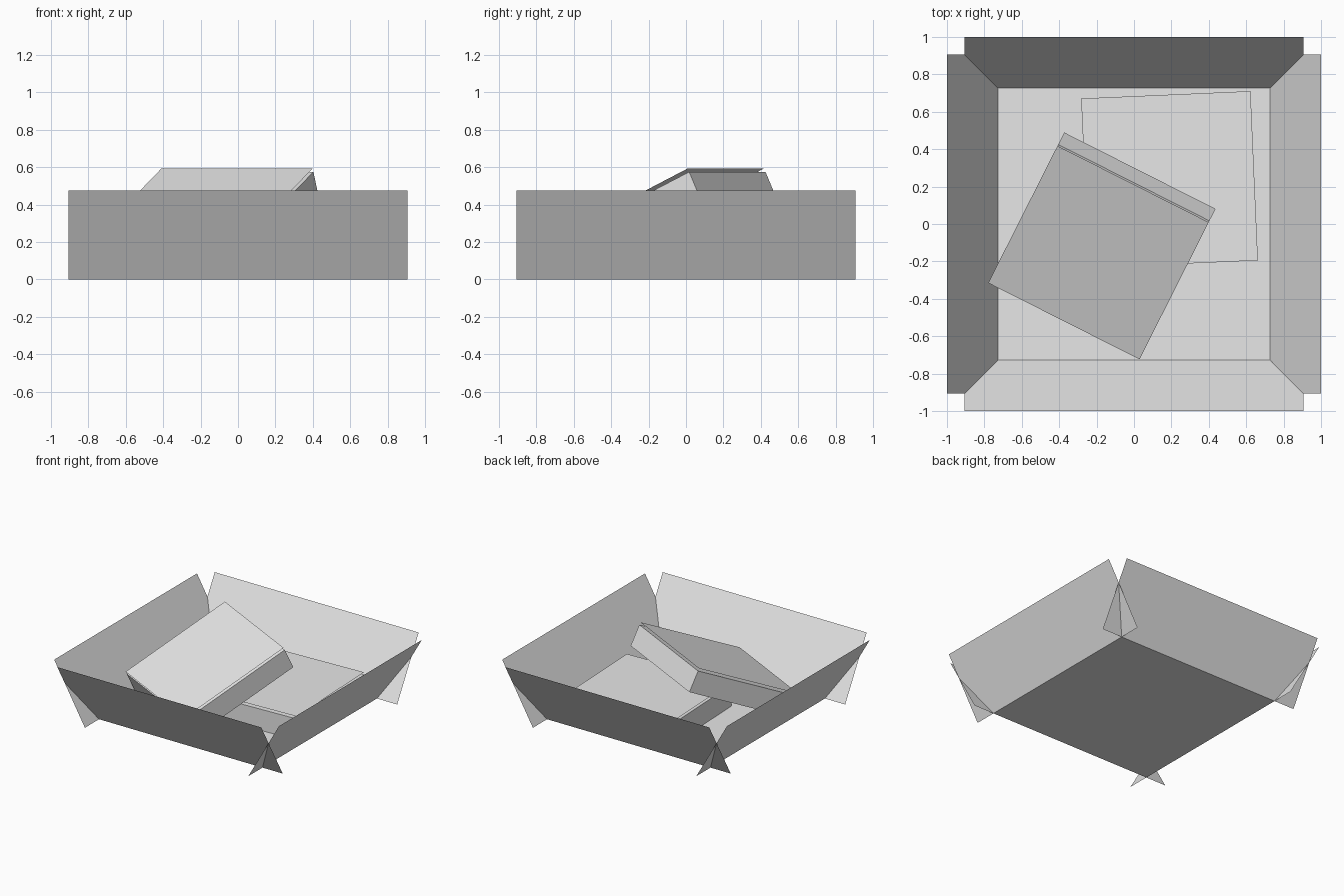
import bpy, bmesh
from math import radians, pi
from mathutils import Matrix, Vector, Euler

cube = bpy.data.objects.get("Cube")
if cube:
    bpy.data.objects.remove(cube)

# Single grey for every part
GREY = (0.8, 0.8, 0.8, 1.0)
grey = bpy.data.materials.new("plain grey")
grey.use_nodes = True
grey.diffuse_color = GREY
grey.node_tree.nodes["Principled BSDF"].inputs["Base Color"].default_value = GREY


def finish(name, bm, matrix=Matrix()):
    mesh = bpy.data.meshes.new(name)
    bm.to_mesh(mesh)
    bm.free()
    mesh.materials.append(grey)
    obj = bpy.data.objects.new(name, mesh)
    obj.matrix_world = matrix
    bpy.context.collection.objects.link(obj)
    return obj


def sheet(name, corners, matrix=Matrix()):
    bm = bmesh.new()
    bm.faces.new([bm.verts.new(c) for c in corners])
    return finish(name, bm, matrix)


def rectangle(half, z):
    return [(-half, -half, z), (half, -half, z), (half, half, z), (-half, half, z)]


# Tray: flat floor with four leaning walls that cross at the corners
INNER, OUTER, HALF_WIDTH, HEIGHT = 0.727, 1.0, 0.907, 0.475
sheet("tray_floor", rectangle(INNER, 0))
wall = [(HALF_WIDTH, -INNER, 0), (-HALF_WIDTH, -INNER, 0),
        (-HALF_WIDTH, -OUTER, HEIGHT), (HALF_WIDTH, -OUTER, HEIGHT)]
for i, side in enumerate(("front", "left", "back", "right")):
    turn = Matrix.Rotation(i * pi / 2, 4, "Z")
    sheet(side + "_wall", [turn @ Vector(c) for c in wall])

# Square flat cartons, each with a thin lid sheet just above the body
SIDE, DEPTH, GAP = 0.906, 0.17, 0.02


def carton(name, lid_centre, tilt, spin):
    place = Matrix.LocRotScale(Vector(lid_centre),
                               Euler((radians(tilt), 0, radians(spin))), None)
    bm = bmesh.new()
    shape = (Matrix.Translation((0, 0, -GAP - DEPTH / 2))
             @ Matrix.Diagonal((SIDE, SIDE, DEPTH, 1)))
    bmesh.ops.create_cube(bm, size=1, matrix=shape)
    finish(name + "_body", bm, place)
    sheet(name + "_lid", rectangle(SIDE / 2, 0), place)


carton("lower_carton", (0.19, 0.238, DEPTH + GAP), 0, 2.5)
carton("leaning_carton", (-0.19, -0.153, 0.402), 25, -26.8)
